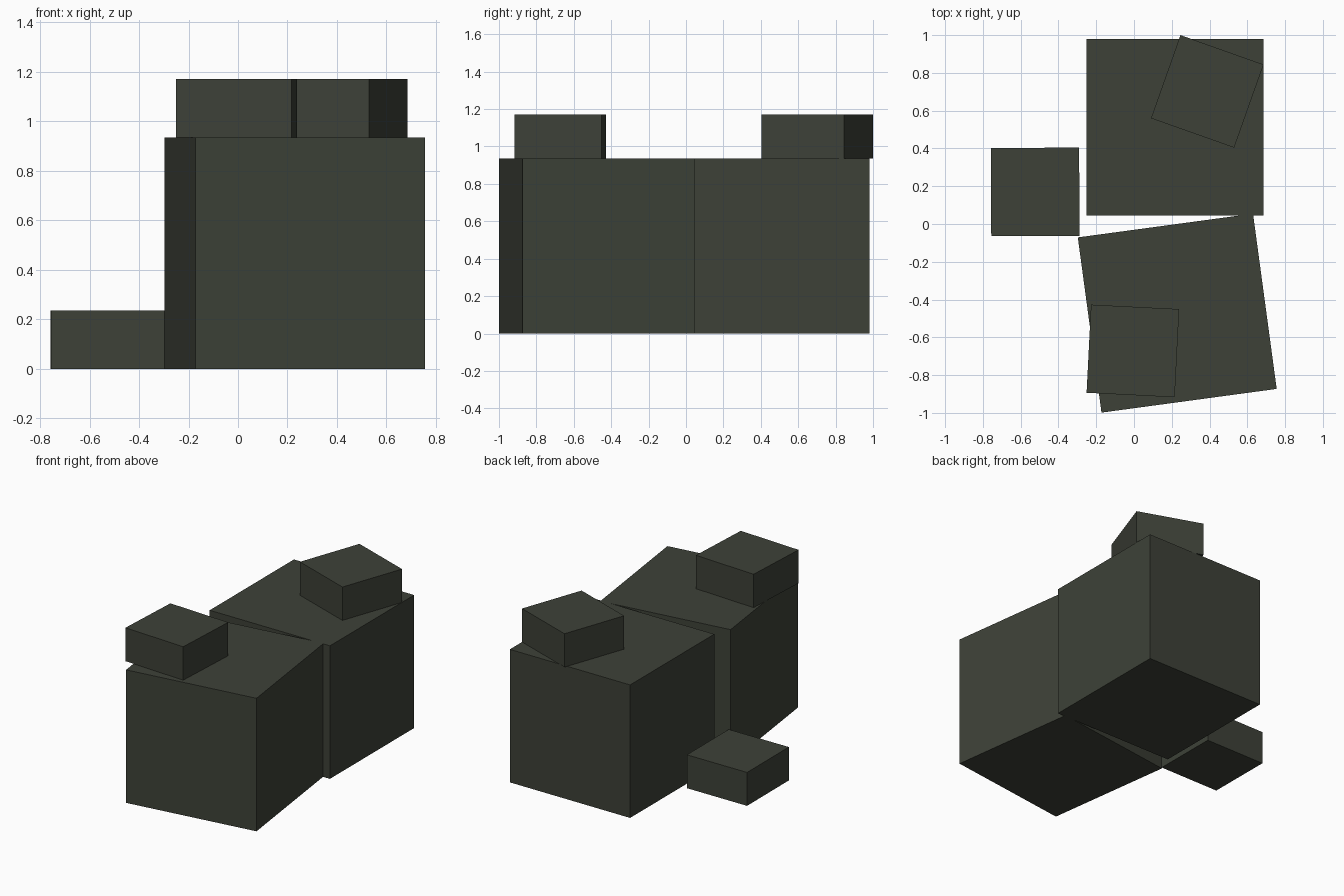
import bpy
from math import radians

if "Cube" in bpy.data.objects:
    bpy.data.objects.remove(bpy.data.objects["Cube"])

# One dark olive-grey colour for every crate
mat = bpy.data.materials.new("dark_olive_grey")
mat.diffuse_color = (0.047, 0.053, 0.039, 1)
mat.use_nodes = True
mat.node_tree.nodes["Principled BSDF"].inputs["Base Color"].default_value = mat.diffuse_color

BIG = (0.936, 0.936, 0.936)
SMALL = (0.467, 0.467, 0.235)


def crate(name, size, x, y, base, angle=0):
    """Box standing on height `base`, turned about z by `angle` degrees."""
    bpy.ops.mesh.primitive_cube_add(size=1, location=(x, y, base + size[2] / 2),
                                    rotation=(0, 0, radians(angle)))
    obj = bpy.context.object
    obj.name = name
    obj.scale = size
    bpy.ops.object.transform_apply(location=False, rotation=False, scale=True)
    obj.data.materials.append(mat)
    return obj


# Two large crates on the ground
crate("large_crate_back", BIG, 0.217, 0.512, 0)
crate("large_crate_front", BIG, 0.229, -0.472, 0, 7.7)

# Flat half-size crates: one on the ground, one on each large crate
crate("small_crate_ground", SMALL, -0.523, 0.17, 0, 0.2)
crate("small_crate_top_back", SMALL, 0.388, 0.702, BIG[2], -19.5)
crate("small_crate_top_front", SMALL, -0.006, -0.672, BIG[2], -2.9)
